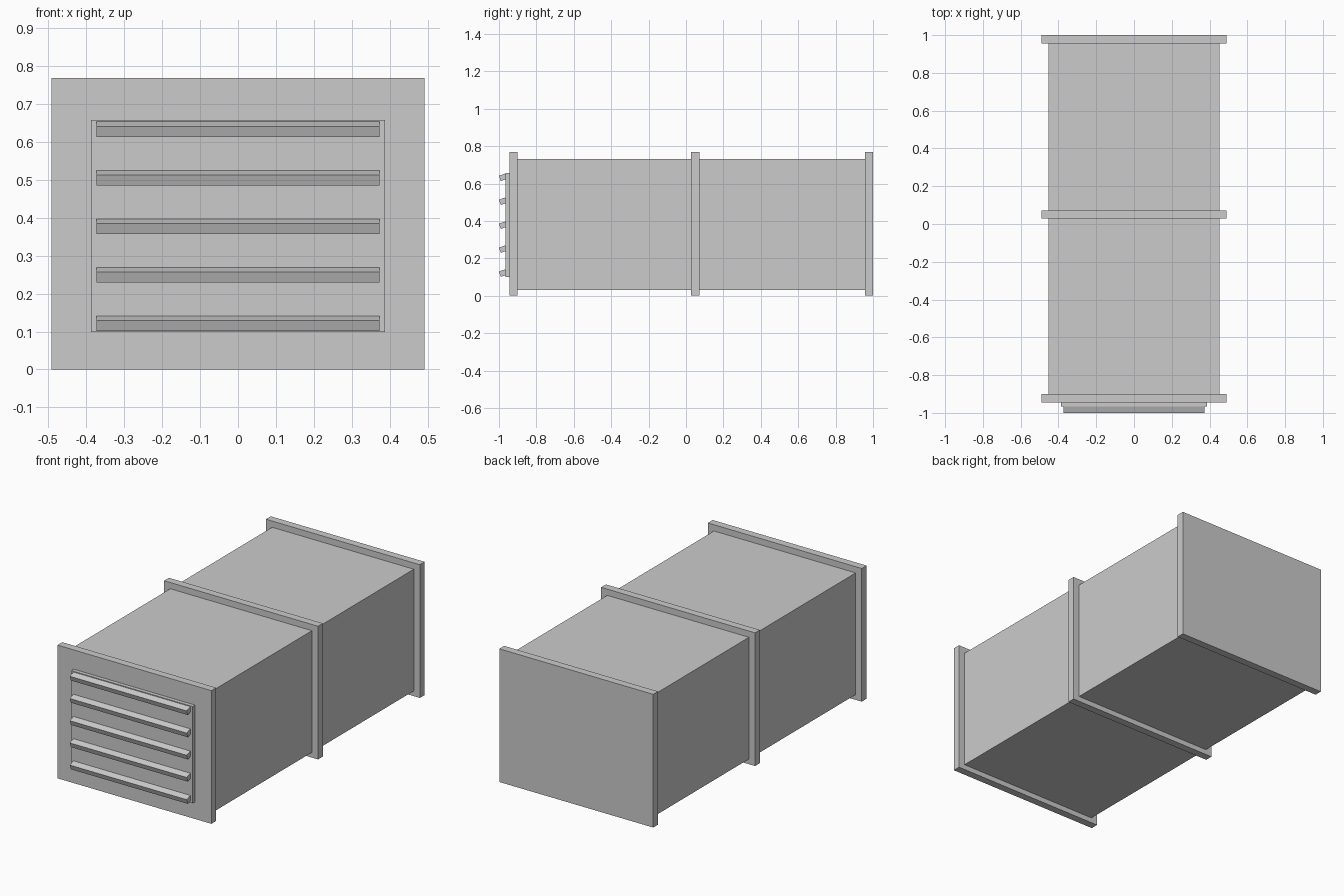
import bpy
from math import radians

cube = bpy.data.objects.get("Cube")
if cube:
    bpy.data.objects.remove(cube, do_unlink=True)

# Single galvanised metal colour
metal = bpy.data.materials.new("light_grey_metal")
metal.use_nodes = True
grey = (0.6, 0.6, 0.6, 1)
metal.diffuse_color = grey
metal.node_tree.nodes["Principled BSDF"].inputs["Base Color"].default_value = grey

MID_Z = 0.384


def box(name, center, size, tilt=0):
    bpy.ops.mesh.primitive_cube_add(size=1, location=center)
    ob = bpy.context.object
    ob.name = name
    ob.scale = size
    bpy.ops.object.transform_apply(location=False, rotation=False, scale=True)
    ob.rotation_euler.x = radians(tilt)
    ob.data.materials.append(metal)
    return ob


# Duct sections between the flanges
box("front_duct", (0, -0.44, 0.381), (0.904, 0.98, 0.702))
box("rear_duct", (0, 0.515, 0.381), (0.904, 0.93, 0.702))

# Flange plates
for name, y in (("front_flange", -0.922), ("middle_flange", 0.05), ("rear_flange", 0.978)):
    box(name, (0, y, MID_Z), (0.982, 0.044, 0.768))

# Vent panel with louvre slats tilted down toward the front
box("vent_panel", (0, -0.95, 0.378), (0.774, 0.032, 0.558))
for i in range(5):
    box(f"vent_slat_{i + 1}", (0, -0.9785, 0.121 + 0.128 * i), (0.746, 0.035, 0.03), 20)
